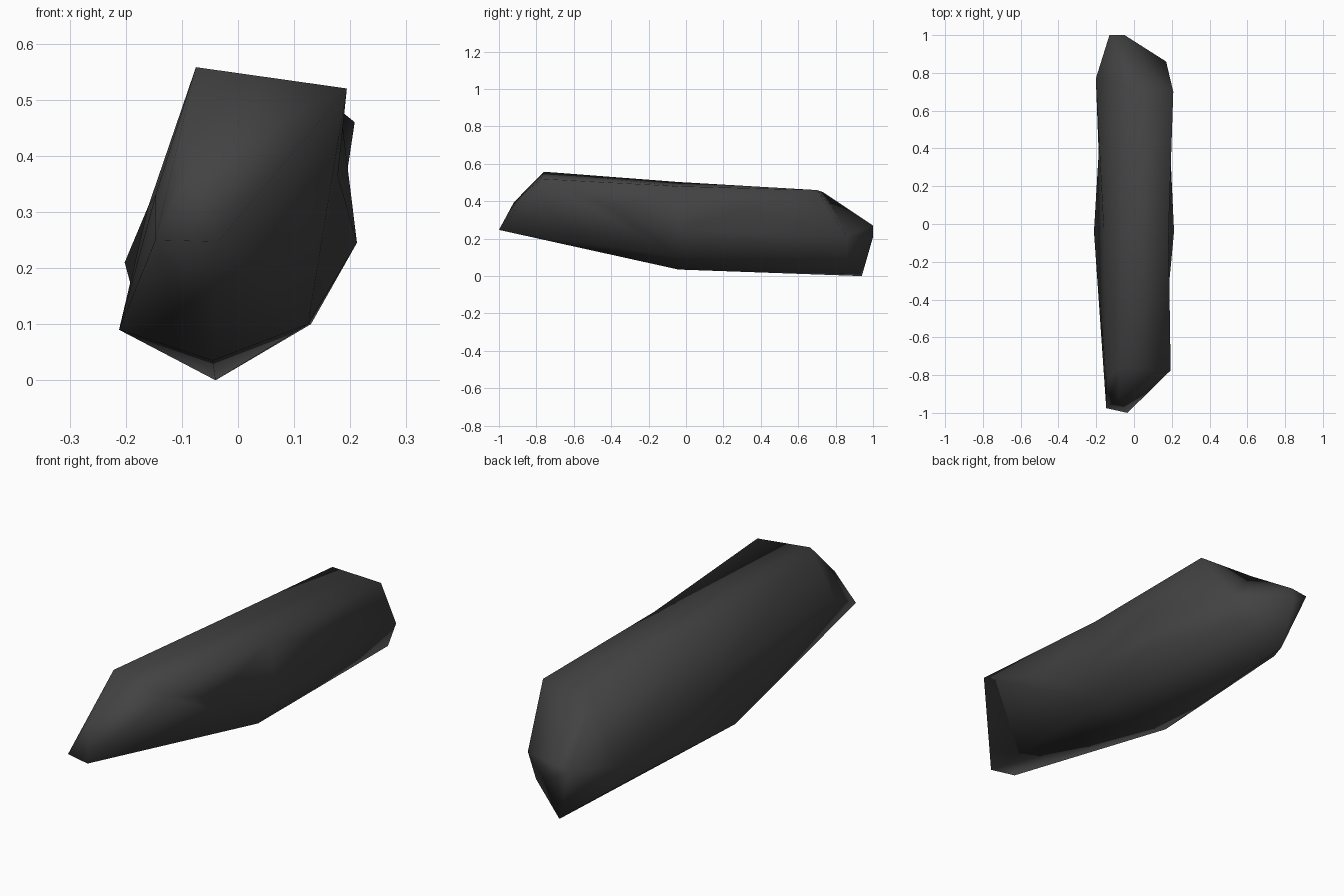
import bpy, bmesh
from mathutils import Vector
from mathutils.geometry import intersect_point_line

if "Cube" in bpy.data.objects:
    bpy.data.objects.remove(bpy.data.objects["Cube"])

# Chiselled bar of dark stone: two faceted halves hulled around one shared middle section
MID_Y = -0.04
middle = [(x, MID_Y, z) for x, z in (
    (-0.065, 0.503), (0.183, 0.48), (0.212, 0.245), (0.125, 0.1),
    (-0.045, 0.035), (-0.212, 0.09), (-0.16, 0.31))]

# Pointed front end
front = [(-0.075, -0.76, 0.558), (0.194, -0.775, 0.52),
         (-0.08, -0.92, 0.395), (-0.147, -0.82, 0.33),
         (-0.147, -0.975, 0.25), (-0.035, -1.0, 0.247)]

# Blunt back end
back = [(-0.05, 0.73, 0.45), (0.208, 0.70, 0.46), (0.17, 0.86, 0.21),
        (0.13, 0.86, 0.1), (-0.04, 0.94, 0.0), (-0.165, 0.745, 0.09),
        (-0.202, 0.77, 0.21), (-0.13, 1.0, 0.26), (-0.05, 1.0, 0.27),
        (-0.06, 1.0, 0.21)]

# Shallow hollows chipped into the long ridges
hollows = [(0.178, -0.4, 0.365), (0.193, 0.33, 0.365),
           (-0.187, 0.37, 0.155), (0.06, 0.81, 0.335)]


def add_half(bm, points):
    verts = [bm.verts.new(p) for p in points + middle]
    res = bmesh.ops.convex_hull(bm, input=verts)
    junk = {g for g in res["geom_interior"] + res["geom_unused"]
            if isinstance(g, bmesh.types.BMVert) and g.is_valid}
    loose = [v for v in verts if v.is_valid and (v in junk or not v.link_faces)]
    bmesh.ops.delete(bm, geom=loose, context='VERTS')


def dent(bm, target):
    """Split the ridge passing nearest the target and pull its new vertex there."""
    target = Vector(target)

    def gap(edge):
        a, b = (v.co for v in edge.verts)
        point, t = intersect_point_line(target, a, b)
        return (point - target).length if 0.2 < t < 0.8 else 9
    edge = min(bm.edges, key=gap)
    res = bmesh.ops.subdivide_edges(bm, edges=[edge], cuts=1)
    for g in res["geom_inner"]:
        if isinstance(g, bmesh.types.BMVert):
            g.co = target


bm = bmesh.new()
add_half(bm, front)
add_half(bm, back)
# Open the inner caps and weld the halves together
caps = [f for f in bm.faces if all(abs(v.co.y - MID_Y) < 1e-4 for v in f.verts)]
bmesh.ops.delete(bm, geom=caps, context='FACES')
cap_edges = [e for e in bm.edges if not e.link_faces]
bmesh.ops.delete(bm, geom=cap_edges, context='EDGES')
bmesh.ops.remove_doubles(bm, verts=bm.verts[:], dist=1e-4)
for h in hollows:
    dent(bm, h)
bmesh.ops.triangulate(bm, faces=bm.faces[:])
bmesh.ops.recalc_face_normals(bm, faces=bm.faces[:])
for f in bm.faces:
    f.smooth = True

mesh = bpy.data.meshes.new("stone_bar")
bm.to_mesh(mesh)
bm.free()
mat = bpy.data.materials.new("charcoal stone")
mat.diffuse_color = (0.055, 0.055, 0.055, 1)
mat.use_nodes = True
mat.node_tree.nodes["Principled BSDF"].inputs["Base Color"].default_value = mat.diffuse_color
mesh.materials.append(mat)
bpy.context.collection.objects.link(bpy.data.objects.new("stone_bar", mesh))
